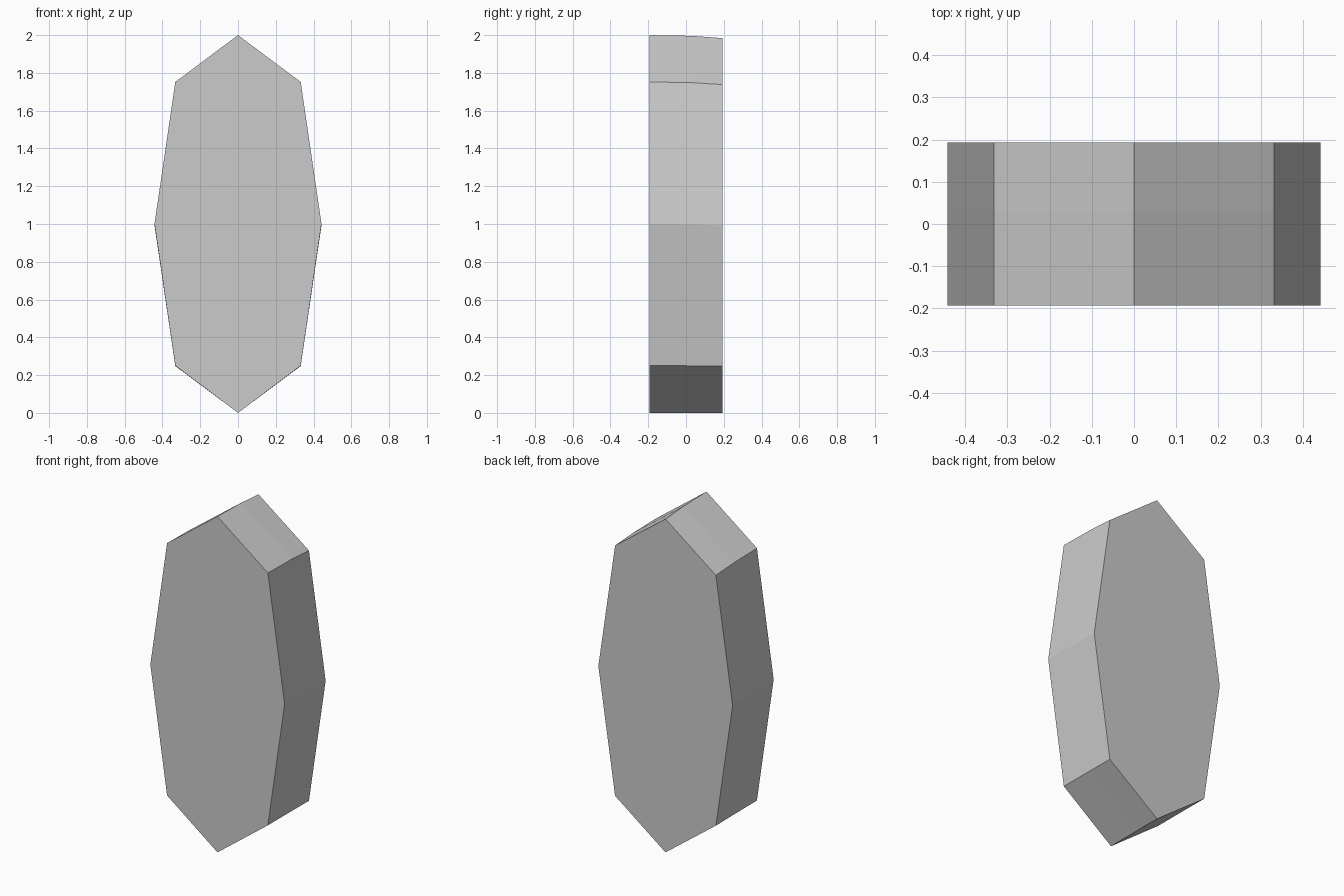
import bpy, bmesh

if "Cube" in bpy.data.objects:
    bpy.data.objects.remove(bpy.data.objects["Cube"])

# Tall eight-sided outline (x, z), mirrored left to right
right = [(0.0, 0.0), (0.332, 0.25), (0.442, 1.0), (0.332, 1.752), (0.0, 2.0)]
outline = right + [(-x, z) for x, z in right[-2:0:-1]]

# Cross-sections from front to back: (y, height scale), top sags slightly at the back
sections = [(-0.193, 1.0), (0.03, 0.998), (0.193, 0.992)]

bm = bmesh.new()
rings = [[bm.verts.new((x, y, z * s)) for x, z in outline] for y, s in sections]
n = len(outline)
for a, b in zip(rings, rings[1:]):
    for i in range(n):
        j = (i + 1) % n
        bm.faces.new((a[i], b[i], b[j], a[j]))

# Flat front and back
bm.faces.new(rings[0])
bm.faces.new(rings[-1][::-1])
bmesh.ops.recalc_face_normals(bm, faces=bm.faces)

mesh = bpy.data.meshes.new("octagonal_slab")
bm.to_mesh(mesh)
bm.free()
slab = bpy.data.objects.new("octagonal_slab", mesh)
bpy.context.collection.objects.link(slab)
